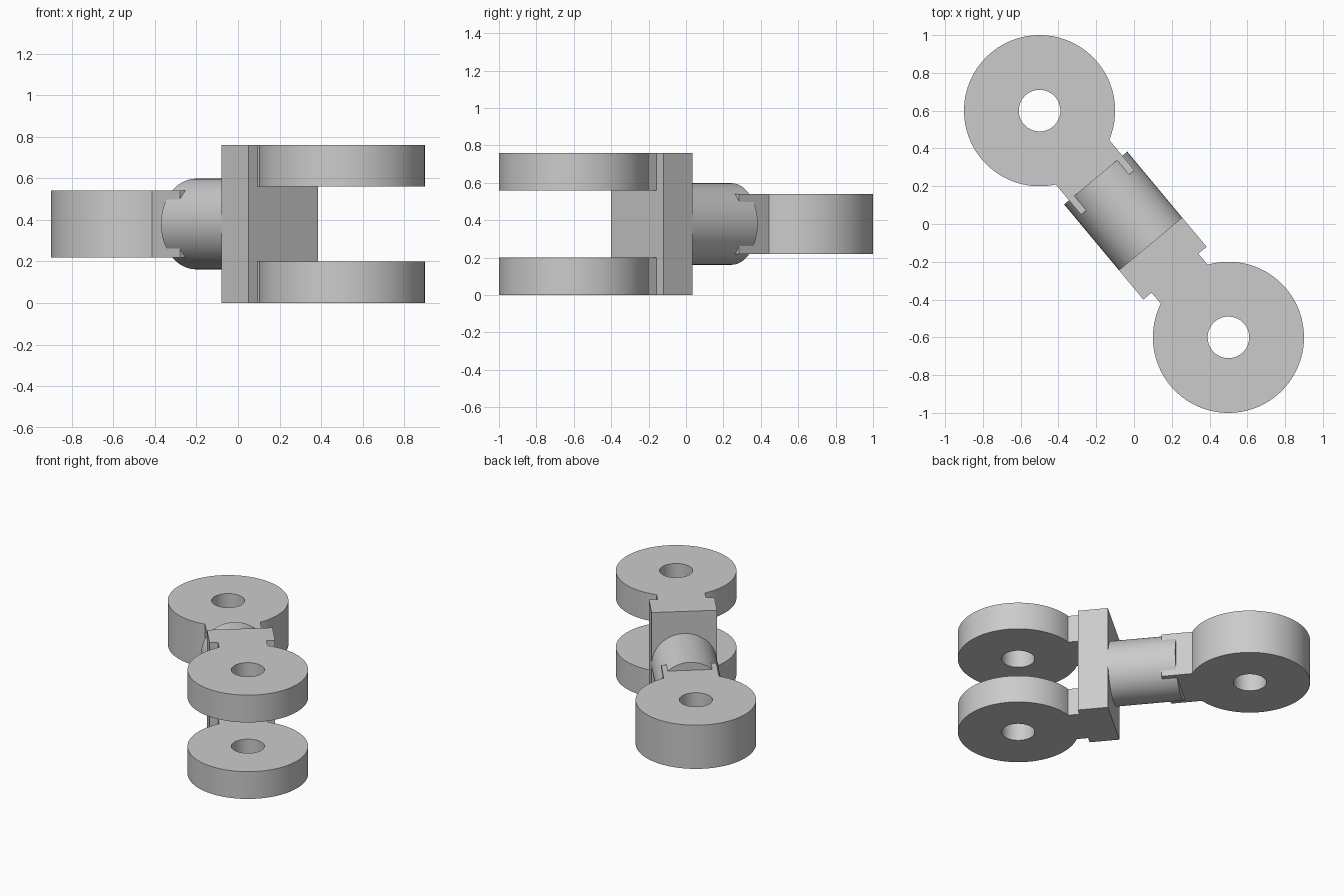
import bpy, bmesh, math
from mathutils import Matrix, Vector

default = bpy.data.objects.get("Cube")
if default:
    bpy.data.objects.remove(default, do_unlink=True)

# Main dimensions: the link lies along local X, then turns into place
REACH = math.hypot(0.5, 0.6)       # centre to each pin hole
EYE_R, HOLE_R, BARREL_R = 0.4, 0.11, 0.218
MID_Z, TOP_Z = 0.38, 0.76
TURN = Matrix.Rotation(math.atan2(0.6, -0.5), 4, 'Z')

steel = bpy.data.materials.new("plain_grey")
steel.use_nodes = True
GREY = (0.6, 0.6, 0.6, 1)
steel.diffuse_color = GREY
steel.node_tree.nodes["Principled BSDF"].inputs["Base Color"].default_value = GREY


def add_object(name, bm):
    bmesh.ops.recalc_face_normals(bm, faces=bm.faces)
    mesh = bpy.data.meshes.new(name)
    bm.to_mesh(mesh)
    bm.free()
    mesh.materials.append(steel)
    obj = bpy.data.objects.new(name, mesh)
    bpy.context.collection.objects.link(obj)
    return obj


def extrude_outline(name, points, z0, z1):
    bm = bmesh.new()
    face = bm.faces.new([bm.verts.new((x, y, z0)) for x, y in points])
    grown = bmesh.ops.extrude_face_region(bm, geom=[face])["geom"]
    verts = [g for g in grown if isinstance(g, bmesh.types.BMVert)]
    bmesh.ops.translate(bm, verts=verts, vec=(0, 0, z1 - z0))
    return add_object(name, bm)


def cylinder(name, radius, length, centre, along_x=False):
    bm = bmesh.new()
    turn = Matrix.Rotation(math.pi / 2, 4, 'Y') if along_x else Matrix()
    bmesh.ops.create_cone(bm, cap_ends=True, segments=96, radius1=radius, radius2=radius,
                          depth=length, matrix=Matrix.Translation(centre) @ turn)
    return add_object(name, bm)


def box(name, low, high):
    low, high = Vector(low), Vector(high)
    bm = bmesh.new()
    bmesh.ops.create_cube(bm, size=1, matrix=Matrix.Translation((low + high) / 2)
                          @ Matrix.Diagonal((*(high - low), 1)))
    return add_object(name, bm)


def cut(obj, cutter):
    mod = obj.modifiers.new("cut", 'BOOLEAN')
    mod.operation, mod.solver, mod.object = 'DIFFERENCE', 'EXACT', cutter
    bpy.context.view_layer.update()
    result = bpy.data.meshes.new_from_object(obj.evaluated_get(bpy.context.evaluated_depsgraph_get()))
    obj.modifiers.clear()
    obj.data = result
    bpy.data.objects.remove(cutter, do_unlink=True)


def eye_outline(side, neck_half, tail):
    """Round eye with a straight neck; tail lists the (x, half width) steps after it."""
    start = math.asin(neck_half / EYE_R)
    steps = 96
    arc = []
    for i in range(steps + 1):
        a = start + (2 * math.pi - 2 * start) * i / steps
        arc.append((side * (REACH - EYE_R * math.cos(a)), EYE_R * math.sin(a)))
    return arc + [(x, -w) for x, w in tail] + [(x, w) for x, w in reversed(tail)]


# Forked yoke: one profile, slotted between the two ears and drilled through
yoke = extrude_outline("forked_yoke", eye_outline(
    -1, 0.161, [(-0.339, 0.161), (-0.339, BARREL_R), (-0.137, BARREL_R)]), 0, TOP_Z)
cut(yoke, box("slot_cutter", (-1.4, -0.6, 0.2), (-0.339, 0.6, 0.56)))
cut(yoke, cylinder("yoke_drill", HOLE_R, 2, (-REACH, 0, MID_Z)))

# Single eye with its square neck running into the barrel
eye = extrude_outline("single_eye", eye_outline(1, 0.184, [(0.217, 0.184)]), 0.22, 0.54)
cut(eye, cylinder("eye_drill", HOLE_R, 2, (REACH, 0, MID_Z)))

# Round barrel joining both ends
barrel = cylinder("round_barrel", BARREL_R, 0.455, (0.0895, 0, MID_Z), along_x=True)

for part in (yoke, eye, barrel):
    part.data.transform(TURN)
    bpy.ops.object.select_all(action='DESELECT')
    part.select_set(True)
    bpy.context.view_layer.objects.active = part
    bpy.ops.object.shade_smooth_by_angle(angle=math.radians(30))
